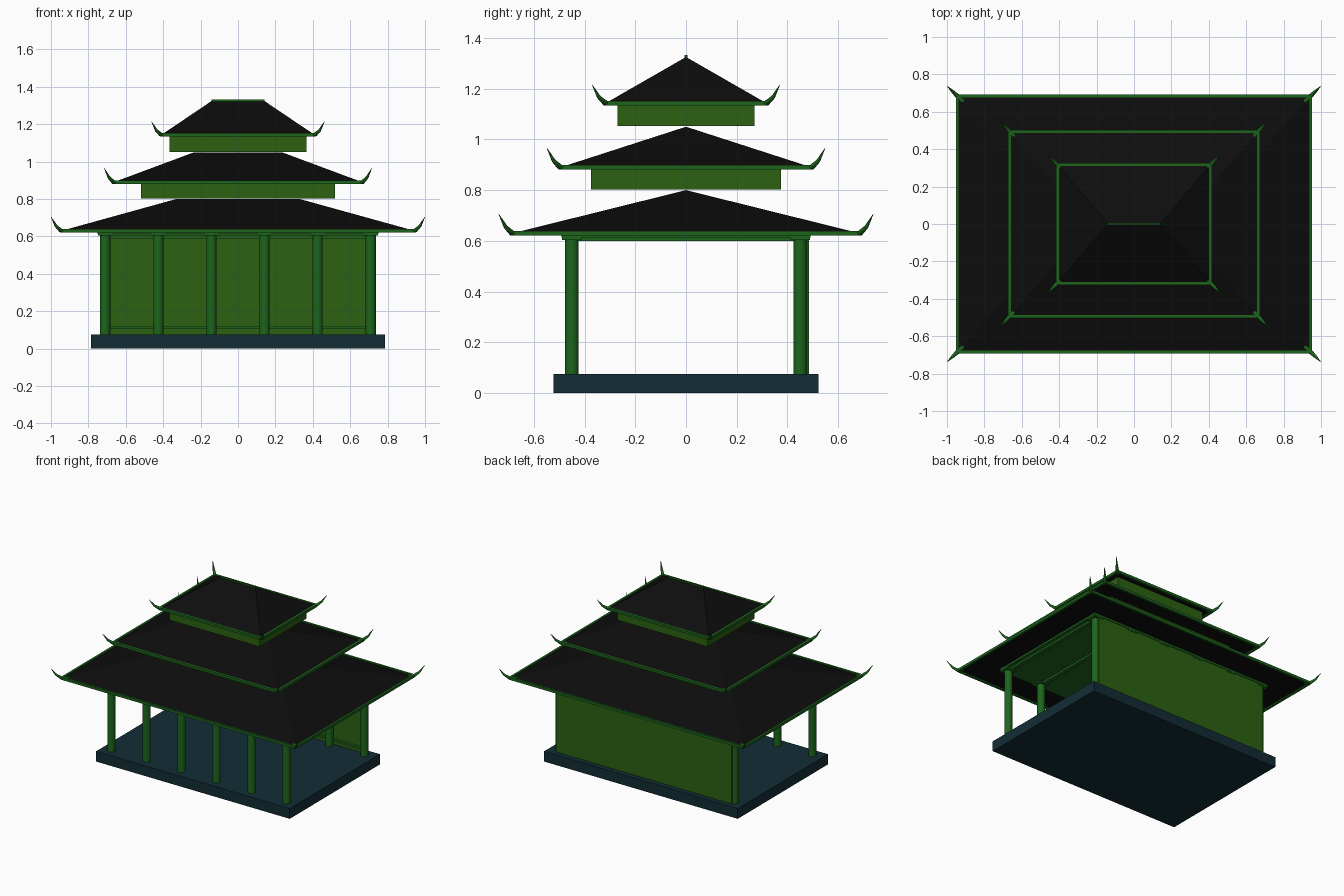
import bpy, bmesh, math
from mathutils import Vector

if "Cube" in bpy.data.objects:
    bpy.data.objects.remove(bpy.data.objects["Cube"])


def material(name, rgb):
    m = bpy.data.materials.new(name)
    m.diffuse_color = (*rgb, 1)
    m.use_nodes = True
    m.node_tree.nodes["Principled BSDF"].inputs["Base Color"].default_value = m.diffuse_color
    return m


BLACK = material("roof_black", (0.004, 0.004, 0.004))
GREEN = material("timber_green", (0.012, 0.13, 0.012))
OLIVE = material("wall_olive", (0.025, 0.12, 0.006))
STONE = material("stone_teal", (0.006, 0.026, 0.036))


def add_mesh(name, bm, mat):
    bmesh.ops.recalc_face_normals(bm, faces=bm.faces)
    me = bpy.data.meshes.new(name)
    bm.to_mesh(me)
    bm.free()
    me.materials.append(mat)
    ob = bpy.data.objects.new(name, me)
    bpy.context.collection.objects.link(ob)
    return ob


def box(name, lo, hi, mat):
    bm = bmesh.new()
    bmesh.ops.create_cube(bm, size=1)
    for v in bm.verts:
        v.co = [(a + b) / 2 + c * (b - a) for a, b, c in zip(lo, hi, v.co)]
    return add_mesh(name, bm, mat)


def column(name, x, y, z0, z1, r):
    bm = bmesh.new()
    bmesh.ops.create_cone(bm, cap_ends=True, segments=20, radius1=r, radius2=r, depth=z1 - z0)
    bmesh.ops.translate(bm, verts=bm.verts, vec=(x, y, (z0 + z1) / 2))
    for f in bm.faces:
        f.smooth = len(f.verts) == 4
    return add_mesh(name, bm, GREEN)


def hip_roof(name, hx, hy, z0, z1, ridge):
    bm = bmesh.new()
    a, b, c, d = [bm.verts.new((x, y, z0)) for x, y in ((-hx, -hy), (hx, -hy), (hx, hy), (-hx, hy))]
    l, r = [bm.verts.new((x, 0, z1)) for x in (-ridge, ridge)]
    for f in ((a, b, r, l), (b, c, r), (c, d, l, r), (d, a, l), (d, c, b, a)):
        bm.faces.new(f)
    return add_mesh(name, bm, BLACK)


def horn(name, corner, tip, r):
    # tapered sweep that curls upwards from the eave corner
    a, t = Vector(corner), Vector(tip)
    mid = a.lerp(t, 0.5)
    mid.z -= 0.012
    start = a - Vector((t.x - a.x, t.y - a.y, 0)) * 0.5
    bm = bmesh.new()
    out = Vector((t.x - a.x, t.y - a.y, 0)).normalized()
    side = Vector((-out.y, out.x, 0))
    up = (Vector((0, 0, 1)) - out).normalized()
    rings = []
    for p, s in ((start, 1), (a, 1), (mid, 0.65), (t, 0.08)):
        rings.append([bm.verts.new(p + r * s * (side * math.cos(k * math.pi / 4) + up * math.sin(k * math.pi / 4)))
                      for k in range(8)])
    for p, q in zip(rings, rings[1:]):
        for k in range(8):
            bm.faces.new((p[k], p[(k + 1) % 8], q[(k + 1) % 8], q[k])).smooth = True
    bm.faces.new(rings[0])
    bm.faces.new(rings[-1])
    add_mesh(name, bm, GREEN)


# Plinth
box("base_platform", (-0.785, -0.522, 0), (0.785, 0.522, 0.075), STONE)

# Columns with capitals, and a ceiling beam over each pair
for i, x in enumerate((-0.71, -0.426, -0.142, 0.142, 0.426, 0.71)):
    for side, y in (("front", -0.45), ("back", 0.45)):
        column(f"{side}_column_{i}", x, y, 0.075, 0.605, 0.027)
        box(f"{side}_capital_{i}", (x - 0.038, y - 0.038, 0.604), (x + 0.038, y + 0.038, 0.62), GREEN)
    box(f"ceiling_beam_{i}", (x - 0.015, -0.45, 0.6), (x + 0.015, 0.45, 0.62), GREEN)

# Ceiling, back wall and its rails
box("ceiling", (-0.75, -0.49, 0.614), (0.75, 0.49, 0.628), GREEN)
box("back_wall", (-0.71, 0.474, 0.075), (0.71, 0.485, 0.615), OLIVE)
for name, z in (("lower_rail", 0.105), ("upper_rail", 0.59)):
    box(name, (-0.71, 0.455, z), (0.71, 0.475, z + 0.014), GREEN)

# Three tiers: roof half sizes, eave and ridge heights, ridge half length, horn tip
tiers = (
    (0.945, 0.685, 0.63, 0.80, 0.33, (1.0, 0.738, 0.705)),
    (0.665, 0.495, 0.89, 1.05, 0.235, (0.715, 0.548, 0.965)),
    (0.41, 0.317, 1.143, 1.325, 0.14, (0.463, 0.37, 1.215)),
)
for n, (hx, hy, z0, z1, ridge, tip) in enumerate(tiers, 1):
    hip_roof(f"roof_{n}", hx, hy, z0, z1, ridge)
    for s in (-1, 1):
        y, x = s * hy, s * hx
        box(f"eave_trim_long_{n}", (-hx, y - 0.008, z0 - 0.009), (hx, y + 0.008, z0 + 0.009), GREEN)
        box(f"eave_trim_short_{n}", (x - 0.008, -hy, z0 - 0.009), (x + 0.008, hy, z0 + 0.009), GREEN)
        for t in (-1, 1):
            horn(f"corner_horn_{n}", (x, t * hy, z0), (s * tip[0], t * tip[1], tip[2]), 0.012)

# Upper storey walls and top ridge
box("upper_wall_2", (-0.518, -0.375, 0.803), (0.518, 0.375, 0.888), OLIVE)
box("upper_wall_3", (-0.365, -0.27, 1.052), (0.365, 0.27, 1.14), OLIVE)
box("top_ridge", (-0.143, -0.005, 1.318), (0.143, 0.005, 1.332), GREEN)
